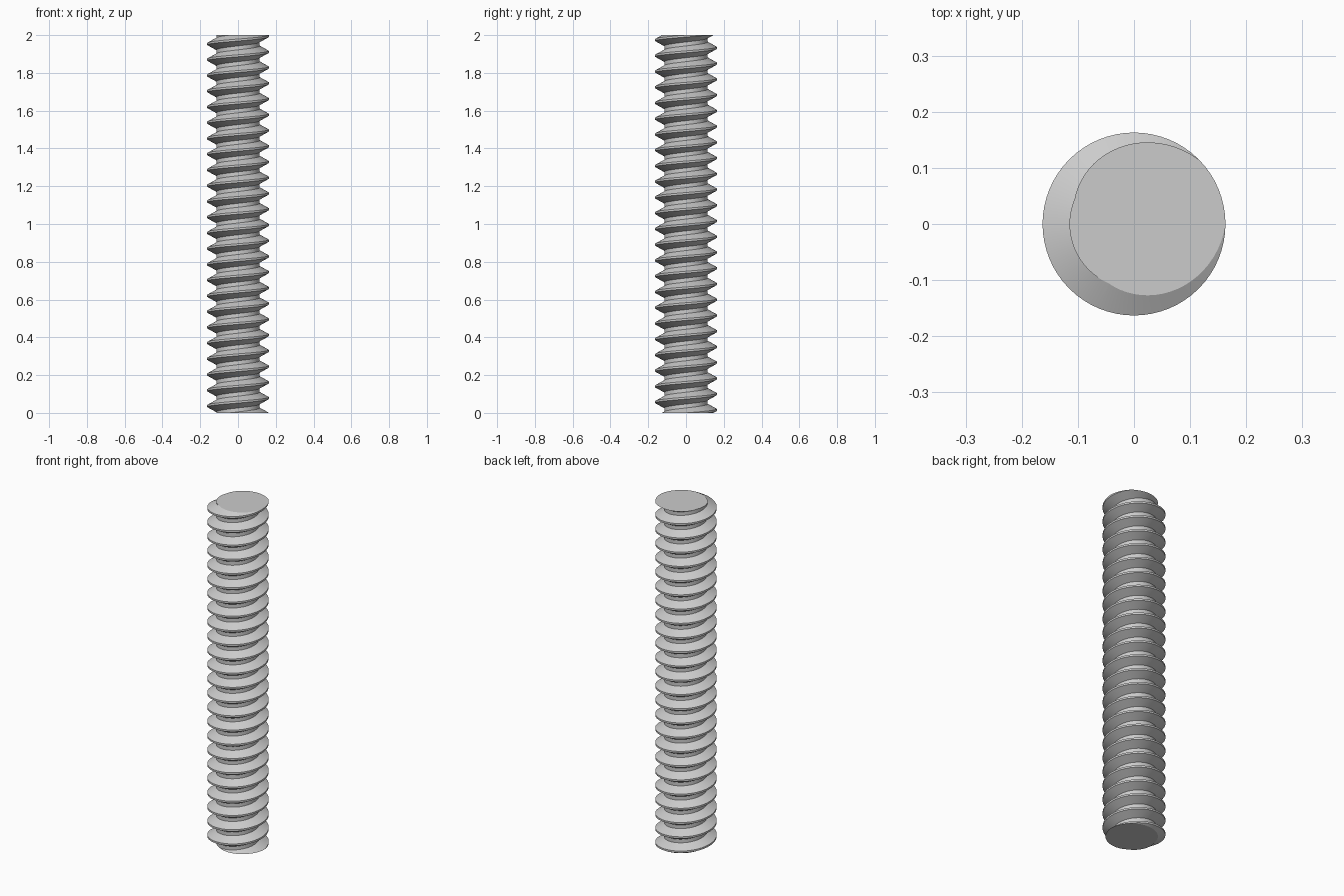
import bpy, bmesh, math

cube = bpy.data.objects.get("Cube")
if cube:
    bpy.data.objects.remove(cube, do_unlink=True)

LENGTH = 2.0
TURNS = 24
PITCH = LENGTH / TURNS
CREST_R, ROOT_R = 0.163, 0.115
SEGMENTS = 64
PHASE = math.radians(22)      # angle of the crest centre at both ends

# Thread profile: (radius, height as a fraction of the pitch)
PROFILE = [(CREST_R, -1 / 16), (CREST_R, 1 / 16), (ROOT_R, 3 / 8), (ROOT_R, 5 / 8)]

steel = bpy.data.materials.new("steel_grey")
steel.use_nodes = True
steel.diffuse_color = (0.6, 0.6, 0.6, 1)
steel.node_tree.nodes["Principled BSDF"].inputs["Base Color"].default_value = (0.6, 0.6, 0.6, 1)

bm = bmesh.new()

# Right-handed helical surface, running past both ends of the rod
columns = []
for s in range(SEGMENTS):
    angle = math.tau * s / SEGMENTS
    rise = PITCH * (angle - PHASE) / math.tau
    columns.append([
        bm.verts.new((r * math.cos(angle), r * math.sin(angle), rise + PITCH * (t + h)))
        for t in range(-3, TURNS + 3) for r, h in PROFILE])

# The last column joins the first one a full turn higher
for s in range(SEGMENTS):
    a = columns[s]
    b = columns[s + 1] if s + 1 < SEGMENTS else columns[0][len(PROFILE):]
    for k in range(min(len(a), len(b)) - 1):
        bm.faces.new((a[k], b[k], b[k + 1], a[k + 1]))

# Cut both ends flat and cap them
for z, direction in ((0, -1), (LENGTH, 1)):
    cut = bmesh.ops.bisect_plane(
        bm, geom=bm.verts[:] + bm.edges[:] + bm.faces[:], dist=1e-6,
        plane_co=(0, 0, z), plane_no=(0, 0, direction), clear_outer=True)
    rim = [e for e in cut["geom_cut"] if isinstance(e, bmesh.types.BMEdge)]
    bmesh.ops.edgeloop_fill(bm, edges=rim)
bmesh.ops.recalc_face_normals(bm, faces=bm.faces[:])

mesh = bpy.data.meshes.new("threaded_rod")
bm.to_mesh(mesh)
bm.free()
mesh.materials.append(steel)
rod = bpy.data.objects.new("threaded_rod", mesh)
bpy.context.collection.objects.link(rod)

# Smooth around the helix, crisp at the thread edges and end caps
bpy.ops.object.select_all(action='DESELECT')
rod.select_set(True)
bpy.context.view_layer.objects.active = rod
bpy.ops.object.shade_smooth_by_angle(angle=math.radians(18))
